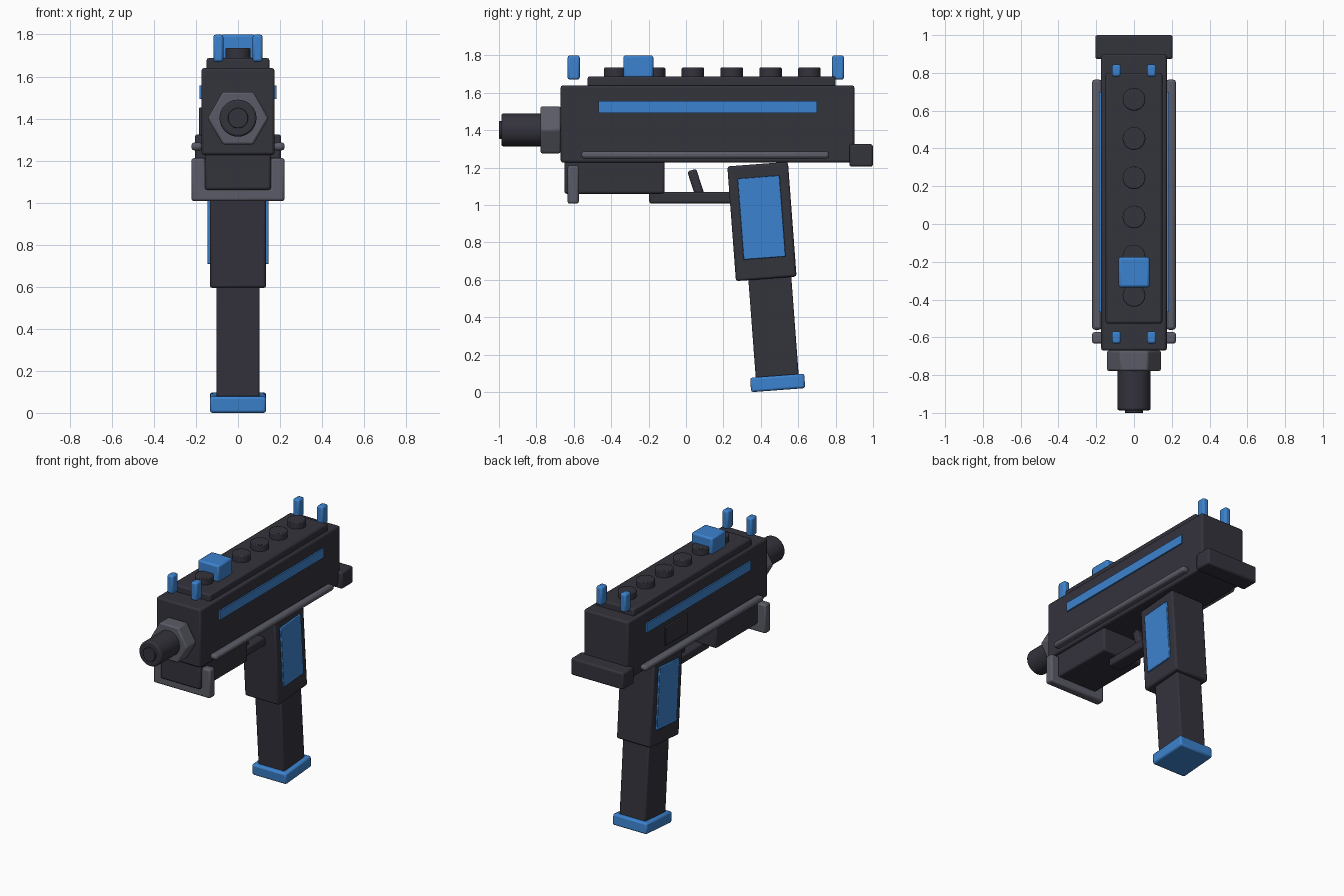
import bpy
import bmesh
from math import radians
from mathutils import Matrix

if "Cube" in bpy.data.objects:
    bpy.data.objects.remove(bpy.data.objects["Cube"], do_unlink=True)


def make_material(name, rgb):
    mat = bpy.data.materials.new(name)
    mat.use_nodes = True
    colour = (*rgb, 1.0)
    mat.diffuse_color = colour
    mat.node_tree.nodes["Principled BSDF"].inputs["Base Color"].default_value = colour
    return mat


DARK = make_material("dark gunmetal", (0.034, 0.033, 0.046))
GREY = make_material("mid grey", (0.105, 0.105, 0.135))
BLUE = make_material("bright blue", (0.045, 0.225, 0.62))
TILT = 4.3  # rake of the grip and magazine


def finish(name, bm, mat, bevel):
    """Turn a bmesh into a softly bevelled object."""
    bmesh.ops.recalc_face_normals(bm, faces=bm.faces)
    mesh = bpy.data.meshes.new(name)
    bm.to_mesh(mesh)
    bm.free()
    mesh.materials.append(mat)
    obj = bpy.data.objects.new(name, mesh)
    bpy.context.collection.objects.link(obj)
    if bevel:
        mod = obj.modifiers.new("soft edges", "BEVEL")
        mod.width = bevel
        mod.segments = 2
        mod.limit_method = "ANGLE"
    for other in bpy.context.selected_objects:
        other.select_set(False)
    obj.select_set(True)
    bpy.context.view_layer.objects.active = obj
    bpy.ops.object.shade_smooth_by_angle(angle=radians(30))
    return obj


def tilted_box(name, mat, centre, size, tilt, bevel=0.012):
    bm = bmesh.new()
    bmesh.ops.create_cube(bm, size=1, matrix=Matrix.Diagonal((*size, 1)))
    obj = finish(name, bm, mat, bevel)
    obj.location = centre
    obj.rotation_euler.x = radians(tilt)
    return obj


def box(name, mat, xs, ys, zs, bevel=0.012):
    spans = (xs, ys, zs)
    centre = [(a + b) / 2 for a, b in spans]
    return tilted_box(name, mat, centre, [b - a for a, b in spans], 0, bevel)


def cylinder(name, mat, centre, radius, length, along_y=False, sides=32, spin=0, bevel=0.006):
    bm = bmesh.new()
    bmesh.ops.create_cone(bm, cap_ends=True, segments=sides, radius1=radius,
                          radius2=radius, depth=length)
    obj = finish(name, bm, mat, bevel)
    obj.location = centre
    if along_y:
        obj.rotation_euler = (radians(90), radians(spin), 0)
    return obj


# Receiver, rear block and top rail
box("receiver", DARK, (-0.174, 0.174), (-0.67, 0.90), (1.227, 1.64))
box("rear_block", DARK, (-0.205, 0.205), (0.873, 1.0), (1.205, 1.325))
box("top_rail", DARK, (-0.15, 0.15), (-0.527, 0.80), (1.62, 1.688))
for i in range(6):
    cylinder(f"rail_stud_{i + 1}", DARK, (0, -0.378 + i * 0.2076, 1.70), 0.06, 0.07)
box("cocking_block", BLUE, (-0.082, 0.082), (-0.335, -0.175), (1.68, 1.80))

# Sights, side stripes and side rods, on both sides
for side, s in (("left", 1), ("right", -1)):
    def span(a, b):
        return tuple(sorted((s * a, s * b)))

    box(f"front_sight_{side}", BLUE, span(0.07, 0.117), (-0.633, -0.568), (1.67, 1.80))
    box(f"rear_sight_{side}", BLUE, span(0.07, 0.117), (0.78, 0.845), (1.67, 1.80))
    box(f"side_stripe_{side}", BLUE, span(0.16, 0.184), (-0.467, 0.70), (1.493, 1.557), 0)
    box(f"side_rod_{side}", GREY, span(0.17, 0.222), (-0.56, 0.765), (1.248, 1.287), 0.015)
box("ejection_port", DARK, (-0.185, -0.16), (0.24, 0.49), (1.32, 1.453), 0.004)

# Barrel
cylinder("barrel_nut", GREY, (0, -0.724, 1.402), 0.145, 0.108, True, 6, 30, 0.01)
cylinder("barrel", DARK, (0, -0.83, 1.402), 0.088, 0.314, True, bevel=0.01)
cylinder("muzzle_tip", DARK, (0, -0.97, 1.402), 0.048, 0.06, True, bevel=0.003)

# Fore-end and its U-shaped bracket
box("fore_end", DARK, (-0.157, 0.157), (-0.65, -0.115), (1.06, 1.25))
outer, inner, top, floor, bottom = 0.222, 0.155, 1.212, 1.068, 1.007
half = [(outer, bottom), (outer, top), (inner, top), (inner, floor)]
outline = half + [(-x, z) for x, z in reversed(half)]
bm = bmesh.new()
face = bm.faces.new([bm.verts.new((x, -0.633, z)) for x, z in outline])
extruded = bmesh.ops.extrude_face_region(bm, geom=[face])["geom"]
bmesh.ops.translate(bm, vec=(0, 0.06, 0),
                    verts=[v for v in extruded if isinstance(v, bmesh.types.BMVert)])
finish("fore_bracket", bm, GREY, 0.012)

# Trigger and guard
box("trigger_guard", DARK, (-0.05, 0.05), (-0.197, 0.28), (1.008, 1.07))
tilted_box("trigger", DARK, (0, 0.052, 1.12), (0.05, 0.05, 0.14), 18)

# Raked grip and magazine
tilted_box("grip", DARK, (0, 0.406, 0.912), (0.268, 0.325, 0.615), TILT)
tilted_box("grip_panels", BLUE, (0, 0.404, 0.933), (0.29, 0.225, 0.435), TILT, 0.004)
tilted_box("magazine", DARK, (0, 0.468, 0.345), (0.206, 0.23, 0.62), TILT, 0.008)
tilted_box("magazine_base", BLUE, (0, 0.49, 0.049), (0.268, 0.29, 0.078), TILT)
